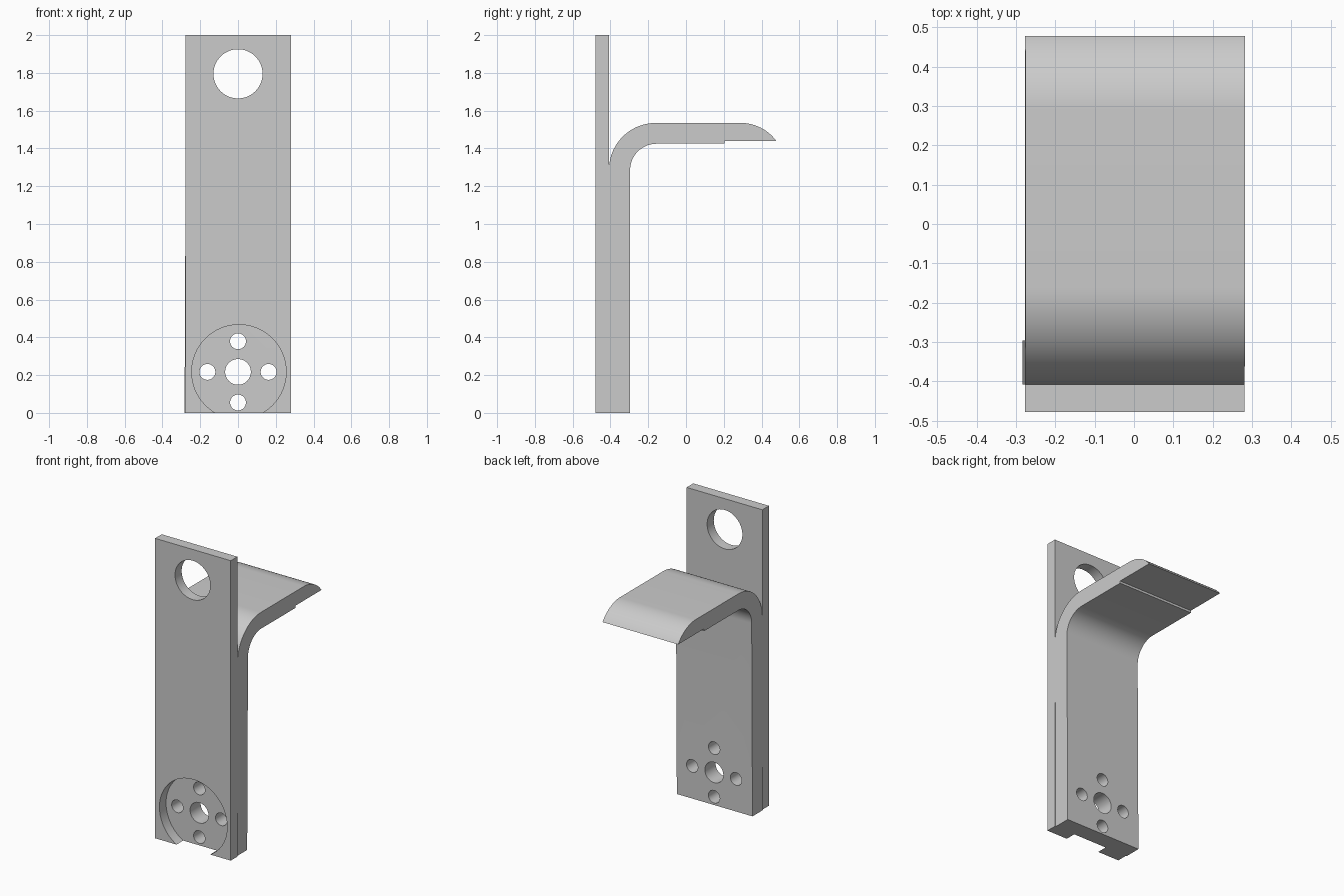
import bpy
import bmesh
from math import sin, cos, radians, pi

cube = bpy.data.objects.get("Cube")
if cube:
    bpy.data.objects.remove(cube, do_unlink=True)

grey = bpy.data.materials.new("plain grey")
grey.use_nodes = True
colour = (0.6, 0.6, 0.6, 1)
grey.diffuse_color = colour
grey.node_tree.nodes["Principled BSDF"].inputs["Base Color"].default_value = colour

FRONT, SEAM, BACK = -0.478, -0.408, -0.296   # plate front, joint, arm back
HALF = 0.279
HUB = 0.217                                  # height of the hub centre


def arc(cy, cz, r, start, end, steps=20):
    angles = [radians(start + (end - start) * i / steps) for i in range(steps + 1)]
    return [(cy + r * cos(a), cz + r * sin(a)) for a in angles]


def extrude_profile(name, profile, half):
    """Extrude a side profile (y, z) across x."""
    bm = bmesh.new()
    face = bm.faces.new([bm.verts.new((-half, y, z)) for y, z in profile])
    out = bmesh.ops.extrude_face_region(bm, geom=[face])
    moved = [v for v in out["geom"] if isinstance(v, bmesh.types.BMVert)]
    bmesh.ops.translate(bm, verts=moved, vec=(2 * half, 0, 0))
    bmesh.ops.recalc_face_normals(bm, faces=bm.faces)
    mesh = bpy.data.meshes.new(name)
    bm.to_mesh(mesh)
    bm.free()
    mesh.materials.append(grey)
    obj = bpy.data.objects.new(name, mesh)
    bpy.context.collection.objects.link(obj)
    return obj


def drill(obj, x, z, radius):
    """Cut a round hole from front to back."""
    bpy.ops.mesh.primitive_cylinder_add(vertices=64, radius=radius, depth=0.6,
                                        location=(x, SEAM, z), rotation=(pi / 2, 0, 0))
    cutter = bpy.context.object
    cutter.name = "hole_cutter"
    cutter.hide_render = True
    cutter.data.materials.append(grey)
    mod = obj.modifiers.new("hole", 'BOOLEAN')
    mod.operation = 'DIFFERENCE'
    mod.solver = 'EXACT'
    mod.object = cutter
    bpy.context.view_layer.objects.active = obj
    bpy.ops.object.modifier_apply(modifier=mod.name)
    bpy.data.objects.remove(cutter, do_unlink=True)


def smooth(obj):
    bpy.ops.object.select_all(action='DESELECT')
    obj.select_set(True)
    bpy.context.view_layer.objects.active = obj
    bpy.ops.object.shade_smooth_by_angle(angle=radians(30))


# Front plate with the hanging hole and the open round recess
plate = extrude_profile("front_plate",
                        [(FRONT, 0), (SEAM, 0), (SEAM, 2), (FRONT, 2)], HALF)
for v in plate.data.vertices:
    v.co.x += 0.002
drill(plate, 0, 1.795, 0.13)
drill(plate, 0.005, HUB, 0.25)

# Bent arm with a stepped underside and a rounded tip
profile = [(SEAM, 0), (BACK, 0)]
profile += arc(-0.156, 1.285, 0.14, 180, 90)
profile += [(0.205, 1.425), (0.205, 1.44)]
profile += arc(0.29, 1.302, 0.233, 36.3, 90)
profile += arc(-0.16, 1.287, 0.248, 90, 180)
arm = extrude_profile("bent_arm", profile, HALF)

# The arm leans very slightly sideways
for v in arm.data.vertices:
    v.co.x += 0.0045 * v.co.z - 0.004

# Hub hole with four bolt holes around it
drill(arm, 0, HUB, 0.068)
for i in range(4):
    a = i * pi / 2
    drill(arm, 0.162 * cos(a), HUB + 0.162 * sin(a), 0.042)

for part in (plate, arm):
    smooth(part)
